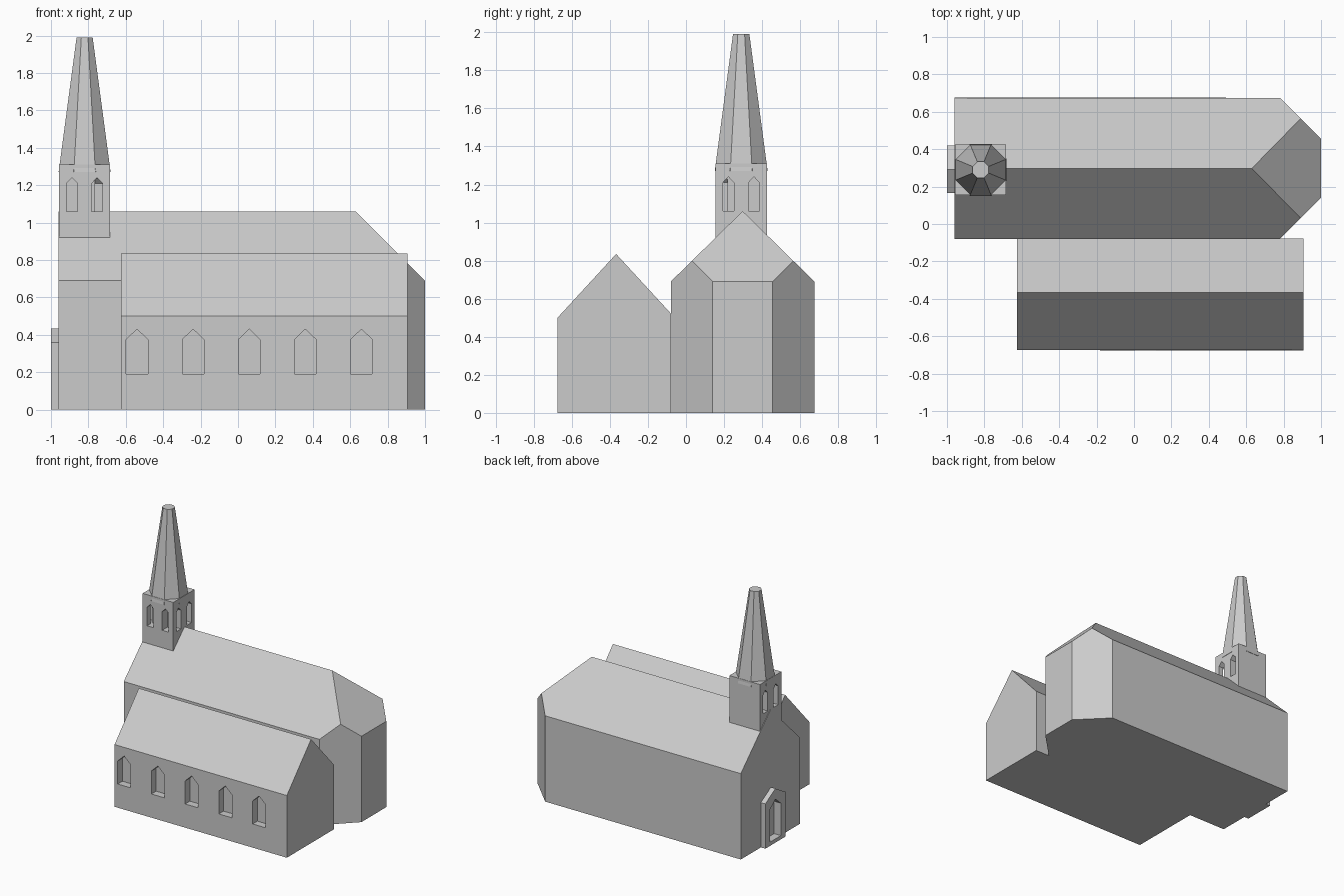
import bpy, bmesh, math
from mathutils import Vector, Matrix

if "Cube" in bpy.data.objects:
    bpy.data.objects.remove(bpy.data.objects["Cube"])

stone = bpy.data.materials.new("plain_grey")
stone.diffuse_color = (0.6, 0.6, 0.6, 1)
stone.use_nodes = True
stone.node_tree.nodes["Principled BSDF"].inputs["Base Color"].default_value = stone.diffuse_color


def add(name, bm):
    bmesh.ops.recalc_face_normals(bm, faces=bm.faces)
    me = bpy.data.meshes.new(name)
    bm.to_mesh(me)
    bm.free()
    me.materials.append(stone)
    ob = bpy.data.objects.new(name, me)
    bpy.context.collection.objects.link(ob)
    return ob


def house(name, loc, facing, w, z0, eave, peak, depth, trims=()):
    """Gabled prism: gable at loc faces -y turned by `facing` degrees, then runs back by depth."""
    bm = bmesh.new()
    h = w / 2
    prof = [(-h, z0), (h, z0), (h, eave), (0, peak), (-h, eave)]
    face = bm.faces.new([bm.verts.new((x, 0, z)) for x, z in prof])
    ext = bmesh.ops.extrude_face_region(bm, geom=[face])["geom"]
    bmesh.ops.translate(bm, vec=(0, depth, 0),
                        verts=[v for v in ext if isinstance(v, bmesh.types.BMVert)])
    m = Matrix.Translation((*loc, 0)) @ Matrix.Rotation(math.radians(facing), 4, 'Z')
    bm.transform(m)
    for co, no in trims:
        cut = bmesh.ops.bisect_plane(bm, geom=bm.verts[:] + bm.edges[:] + bm.faces[:], dist=1e-5,
                                     plane_co=Vector(co), plane_no=Vector(no), clear_outer=True)
        edges = [e for e in cut["geom_cut"] if isinstance(e, bmesh.types.BMEdge)]
        bmesh.ops.holes_fill(bm, edges=edges, sides=0)
    return add(name, bm)


def carve(ob, cutters):
    for c in cutters:
        mod = ob.modifiers.new("cut", 'BOOLEAN')
        mod.operation, mod.solver, mod.object = 'DIFFERENCE', 'EXACT', c
    dg = bpy.context.evaluated_depsgraph_get()
    me = bpy.data.meshes.new_from_object(ob.evaluated_get(dg))
    ob.modifiers.clear()
    ob.data = me


cutters = []


def opening(*args):
    c = house("opening_cutter", *args)
    c.hide_render = True
    cutters.append(c)
    return c


# Nave with polygonal east end and hipped roof
nave = house("nave", (-0.96, 0.2975), -90, 0.755, 0, 0.69, 1.06, 1.96,
             [((0.78, 0.675, 0), (1, 1, 0)), ((0.78, -0.08, 0), (1, -1, 0)),
              ((1, 0, 0.69), (1, 0, 1))])

# Side aisle, trimmed where it meets the nave
aisle = house("side_aisle", (0.907, -0.367), 90, 0.616, 0, 0.5, 0.835, 1.532,
              [((0, -0.078, 0), (0, 1, 0))])

# West porch and its door recess
porch = house("porch", (-1, 0.2925), -90, 0.255, 0, 0.36, 0.435, 0.05)
door = opening((-1.01, 0.2925), -90, 0.14, 0.03, 0.29, 0.35, 0.07)
carve(porch, [door])

# Nave and aisle windows
carve(nave, [door] + [opening((-0.563 + 0.352 * i, 0.685), 180, 0.14, 0.2, 0.53, 0.6, 0.07)
                      for i in range(4)])
carve(aisle, [opening((-0.54 + 0.3 * i, -0.685), 0, 0.115, 0.19, 0.375, 0.43, 0.07)
              for i in range(5)])

# Bell tower with paired openings on every side
cx, cy, half = -0.82, 0.29, 0.136
bm = bmesh.new()
bmesh.ops.create_cube(bm, size=1, matrix=Matrix.Translation((cx, cy, 1.08)) @
                      Matrix.Diagonal((2 * half, 2 * half, 0.46, 1)))
tower = add("bell_tower", bm)
slots = []
for facing, depth in ((0, 0.065), (90, 0.08), (180, 0.04), (-90, 0.04)):
    turn = Matrix.Rotation(math.radians(facing), 3, 'Z')
    for side in (-1, 1):
        p = turn @ Vector((side * 0.067, -half - 0.01, 0))
        slots.append(opening((cx + p.x, cy + p.y), facing, 0.058, 1.06, 1.21, 1.24, depth + 0.01))
carve(tower, slots)

# Octagonal spire
k = 1 / math.cos(math.pi / 8)
bm = bmesh.new()
bmesh.ops.create_cone(bm, cap_ends=True, segments=8, radius1=0.139 * k, radius2=0.043 * k, depth=0.72,
                      matrix=Matrix.Translation((cx, cy, 1.63)) @ Matrix.Rotation(math.pi / 8, 4, 'Z'))
add("spire", bm)

for c in cutters:
    bpy.data.objects.remove(c)
